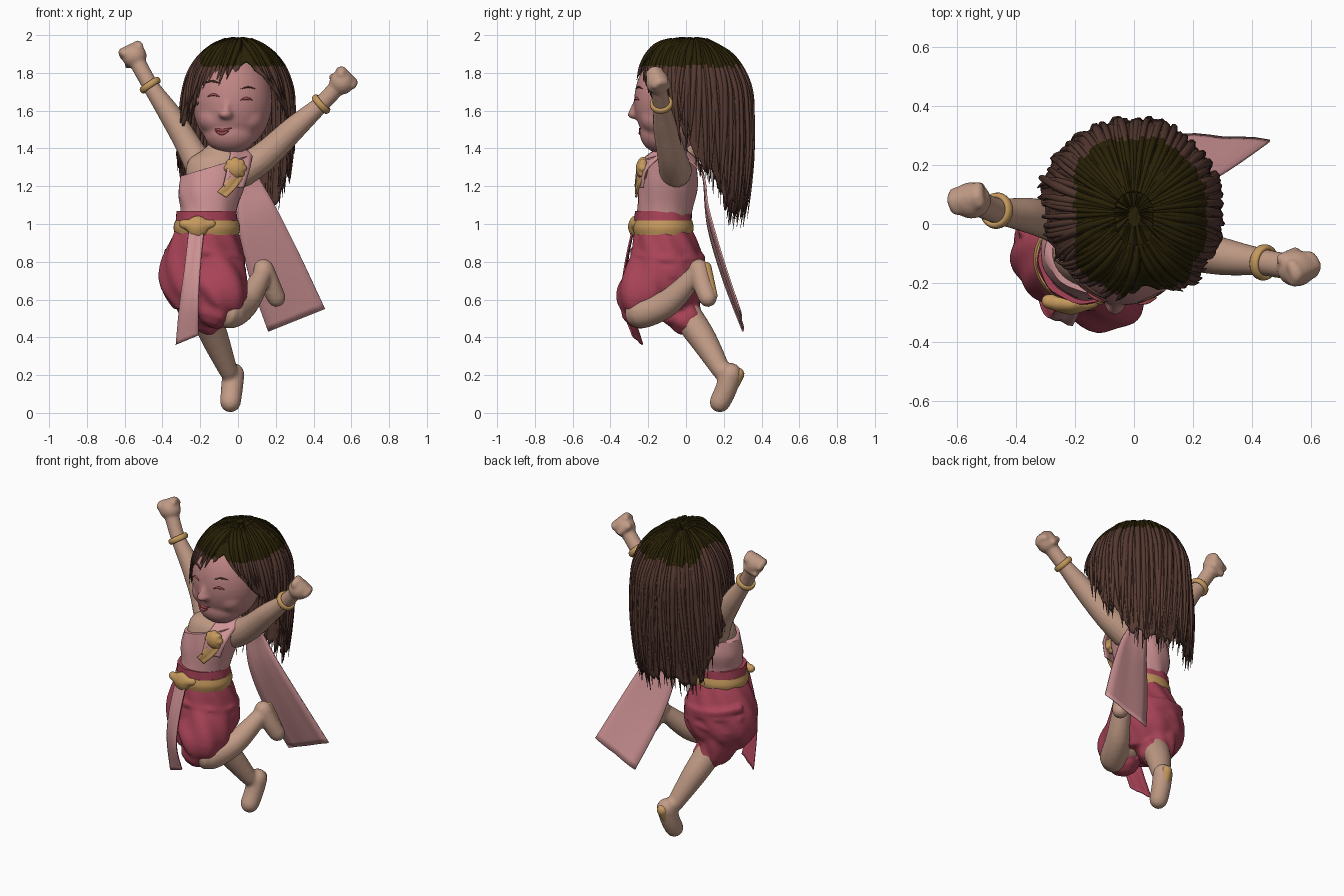
import bpy, bmesh, math, random
from math import sin, cos, exp, pi, radians, sqrt
from mathutils import Vector, Matrix

random.seed(4)
if "Cube" in bpy.data.objects:
    bpy.data.objects.remove(bpy.data.objects["Cube"])


def material(name, rgb):
    m = bpy.data.materials.new(name)
    m.use_nodes = True
    m.diffuse_color = (*rgb, 1)
    m.node_tree.nodes["Principled BSDF"].inputs["Base Color"].default_value = (*rgb, 1)
    return m


SKIN = material("tan skin", (.54, .33, .24))
FACE = material("rosy face", (.53, .24, .235))
PINK = material("pale pink cloth", (.64, .3, .31))
ROSE = material("deep rose cloth", (.39, .056, .095))
GOLD = material("gold", (.56, .32, .11))
HAIR = material("brown hair", (.09, .04, .03))
CROWN = material("dark crown hair", (.022, .015, .002))
LIPS = material("red lips", (.36, .07, .08))


def spline(pts, n):
    """Catmull-Rom samples through tuples of any length."""
    p = [pts[0], *pts, pts[-1]]
    out = []
    for i in range(len(pts) - 1):
        for j in range(n):
            t = j / n
            out.append([b + .5 * t * (c - a + t * (2*a - 5*b + 4*c - d + t * (3*(b - c) + d - a)))
                        for a, b, c, d in zip(*p[i:i + 4])])
    return out + [list(pts[-1])]


def loft(bm, rings):
    vs = [[bm.verts.new(c) for c in r] for r in rings]
    n = len(vs[0])
    for a, b in zip(vs, vs[1:]):
        for i in range(n):
            bm.faces.new((a[i], a[(i+1) % n], b[(i+1) % n], b[i]))
    bm.faces.new(vs[0][::-1])
    bm.faces.new(vs[-1])


def tube(bm, pts, n=6, sides=16, ripple=0):
    """Round-ended limb through (x, y, z, radius) points."""
    s = [(Vector(q[:3]), max(q[3], .001)) for q in spline(pts, n)]
    d0, d1 = (s[0][0] - s[1][0]).normalized(), (s[-1][0] - s[-2][0]).normalized()
    caps = [(sin(t), cos(t)) for t in (.5, 1, 1.4)]
    s = ([(s[0][0] + d0*s[0][1]*h, s[0][1]*w) for h, w in caps[::-1]] + s
         + [(s[-1][0] + d1*s[-1][1]*h, s[-1][1]*w) for h, w in caps])
    u, rings = Vector((.3, .8, .5)), []
    for i, (p, r) in enumerate(s):
        d = (s[min(i+1, len(s)-1)][0] - s[max(i-1, 0)][0]).normalized()
        u = (u - d * u.dot(d)).normalized()
        v = d.cross(u)
        ring = []
        for k in range(sides):
            a = 2 * pi * k / sides
            q = r * (1 + ripple * sin(5 * a + i * .7))
            ring.append(p + (u * cos(a) + v * sin(a)) * q)
        rings.append(ring)
    loft(bm, rings)


def stack(bm, rows, n=6, sides=48, ripple=0, tilt=0):
    """Upright body part through (x, y, z, rx, ry) rows; tilt slopes the top."""
    s = spline(rows, n)
    rings = []
    for i, (x, y, z, rx, ry) in enumerate(s):
        f = tilt * i / (len(s) - 1)
        ring = []
        for k in range(sides):
            a = 2 * pi * k / sides
            w = 1 + ripple * sin(9 * a + 22 * z)
            ring.append((x + rx*w*cos(a), y + ry*w*sin(a), z + f*rx*cos(a)))
        rings.append(ring)
    loft(bm, rings)


def ball(bm, c, r):
    bmesh.ops.create_uvsphere(bm, u_segments=32, v_segments=20, radius=1,
                              matrix=Matrix.Translation(c) @ Matrix.Diagonal((*r, 1)))


def finish(name, bm, mats, voxel=0, smooth=4, thick=0, back=0, solid=True):
    if solid:
        bmesh.ops.recalc_face_normals(bm, faces=bm.faces)
    for f in bm.faces:
        f.smooth = True
    me = bpy.data.meshes.new(name)
    bm.to_mesh(me)
    bm.free()
    me.set_sharp_from_angle(angle=radians(60))
    ob = bpy.data.objects.new(name, me)
    bpy.context.collection.objects.link(ob)
    for m in mats:
        me.materials.append(m)
    if voxel:
        mod = ob.modifiers.new("fuse", "REMESH")
        mod.mode, mod.voxel_size, mod.use_smooth_shade = "VOXEL", voxel, True
        mod = ob.modifiers.new("soften", "SMOOTH")
        mod.factor, mod.iterations = .5, smooth
    if thick:
        mod = ob.modifiers.new("thickness", "SOLIDIFY")
        mod.thickness, mod.material_offset, mod.material_offset_rim = thick, back, back


def part(name, mat, make, *args, **kw):
    bm = bmesh.new()
    make(bm, *args, **kw)
    finish(name, bm, [mat])


def strip(name, mats, left, right, cols=6, wave=.003):
    """Cloth band between two edge paths."""
    bm, grid = bmesh.new(), []
    for i, (a, b) in enumerate(zip(spline(left, 6), spline(right, 6))):
        a, b = Vector(a), Vector(b)
        grid.append([bm.verts.new(a.lerp(b, k/cols) + Vector((0, wave*sin(k*1.9 + i*.15), 0)))
                     for k in range(cols + 1)])
    for a, b in zip(grid, grid[1:]):
        for k in range(cols):
            bm.faces.new((a[k], b[k], b[k+1], a[k+1]))
    finish(name, bm, mats, thick=.009, back=len(mats) - 1, solid=False)


# Head, with jaw, cheeks and nose fused together
SKULL = ((-.03, -.07, 1.65), (.212, .205, .265))
JAW = ((-.04, -.125, 1.48), (.14, .12, .108))
bm = bmesh.new()
for c, r in (SKULL, JAW, ((-.12, -.15, 1.56), (.09, .09, .085)), ((.05, -.15, 1.56), (.09, .09, .085)),
             ((-.065, -.272, 1.58), (.036, .038, .025))):
    ball(bm, c, r)
tube(bm, [(-.055, -.25, 1.68, .014), (-.064, -.28, 1.595, .022)])
finish("head", bm, [FACE], voxel=.011, smooth=6)


def on_face(x, z, r):
    y = 0
    for c, q in (SKULL, JAW):
        h = 1 - ((x - c[0]) / q[0])**2 - ((z - c[2]) / q[2])**2
        y = min(y, c[1] - q[1] * sqrt(max(h, 0)))
    return (x, y - .002, z, r)


for name, mat, x, z, w, h, r in (("right_brow", HAIR, -.14, 1.745, .045, .012, .006),
                                 ("left_brow", HAIR, .055, 1.715, .04, .01, .005),
                                 ("right_eye", LIPS, -.13, 1.675, .03, .01, .007),
                                 ("left_eye", LIPS, .045, 1.657, .03, .008, .008),
                                 ("upper_lip", LIPS, -.085, 1.508, .05, -.012, .008),
                                 ("lower_lip", LIPS, -.085, 1.492, .035, -.014, .009)):
    part(name, mat, tube, [on_face(x - w, z, r*.3), on_face(x, z + h, r), on_face(x + w, z, r*.3)], sides=8)

# Torso, top and neck
part("torso", SKIN, stack, [(-.16, -.11, 1, .14, .13), (-.13, -.1, 1.2, .15, .135), (-.1, -.09, 1.33, .165, .12),
                            (-.08, -.08, 1.39, .11, .09), (-.05, -.07, 1.45, .07, .07)])
part("top", PINK, stack, [(-.165, -.12, 1.02, .15, .143), (-.15, -.11, 1.09, .153, .147),
                          (-.135, -.095, 1.2, .182, .157), (-.115, -.09, 1.31, .187, .148)], ripple=.012, tilt=.3)

# Skirt draped over both thighs, with gathered folds
bm = bmesh.new()
stack(bm, [(-.165, -.12, 1, .15, .14), (-.175, -.11, .9, .19, .172), (-.185, -.1, .78, .225, .195),
           (-.19, -.1, .66, .22, .188), (-.19, -.12, .55, .15, .145)], ripple=.03)
tube(bm, [(-.13, -.14, .76, .16), (-.1, -.225, .62, .148), (-.115, -.24, .55, .105)], sides=40, ripple=.06)
tube(bm, [(-.23, -.08, .7, .155), (-.19, -.03, .55, .115), (-.16, .0, .5, .09)], sides=40, ripple=.06)
for i in range(4):
    fold = []
    for j in range(9):
        a = radians(-100 + 32 * j)
        fold.append((-.185 + .214*cos(a), -.1 + .187*sin(a), .86 - i*.06 - .05*sin(j*pi/8 + i), .016))
    tube(bm, fold, n=4, sides=10)
finish("skirt", bm, [ROSE], voxel=.012, smooth=3)

# Waistband, belt and knot
part("waistband", ROSE, stack, [(-.165, -.12, 1.0, .165, .152), (-.165, -.12, 1.07, .158, .15)], ripple=.015)
part("belt", GOLD, stack, [(-.165, -.12, .942, .168, .153), (-.165, -.12, .98, .176, .161),
                           (-.165, -.12, 1.018, .168, .153)])
bm = bmesh.new()
ball(bm, (-.215, -.27, .985), (.06, .035, .06))
for s in (-1, 1):
    tube(bm, [(-.215, -.275, .985, .035), (-.215 + s*.075, -.262, 1, .026)])
finish("belt_knot", bm, [GOLD], voxel=.01)

# Cloth bands
strip("front_sash", [PINK, ROSE],
      [(-.26, -.285, .97), (-.285, -.32, .76), (-.31, -.3, .58), (-.33, -.235, .36)],
      [(-.18, -.285, .97), (-.2, -.33, .76), (-.21, -.345, .58), (-.21, -.29, .41)])
strip("shoulder_scarf", [PINK],
      [(-.08, -.265, 1.2), (-.05, -.235, 1.33), (-.03, -.08, 1.41), (-.02, .075, 1.3), (0, .11, 1),
       (.06, .19, .72), (.16, .3, .43)],
      [(.03, -.22, 1.19), (.06, -.2, 1.29), (.08, -.08, 1.37), (.1, .075, 1.27), (.2, .11, 1.09),
       (.32, .18, .85), (.46, .28, .55)])
strip("gold_trim", [GOLD], [(-.04, -.262, 1.25), (-.08, -.272, 1.2), (-.11, -.268, 1.17)],
      [(.03, -.23, 1.25), (-.01, -.255, 1.19), (-.06, -.268, 1.14)], wave=.002)

# Brooch with a scalloped rim
bm = bmesh.new()
ball(bm, (-.014, -.232, 1.295), (.054, .034, .052))
for k in range(8):
    a = k * pi / 4
    ball(bm, (-.014 + .042*cos(a), -.228, 1.295 + .04*sin(a)), (.02, .024, .02))
finish("brooch", bm, [GOLD], voxel=.006, smooth=2)


# Arms with fists and bracelets
def arm(side, path, fist, across):
    bm = bmesh.new()
    tube(bm, path + [(*fist, .045)])
    f, w = Vector(fist), Vector(across).normalized()
    d = (f - Vector(path[-1][:3])).normalized()
    n = d.cross(w)
    ball(bm, f, (.066, .062, .064))
    for k in (-1.5, -.5, .5, 1.5):
        b = f + w * k * .029 + d * .03
        tube(bm, [(*(b - n*.025), .024), (*(b + d*.014), .026), (*(b + n*.028), .023)], n=3, sides=10)
    b = f + n * .045 - d * .02
    tube(bm, [(*(b - w*.04), .022), (*(b + w*.025), .02)], sides=10)
    finish(side + "_arm", bm, [SKIN], voxel=.009, smooth=4)
    p, q = Vector(path[-1][:3]), Vector(path[-2][:3])
    bpy.ops.mesh.primitive_torus_add(major_radius=.05, minor_radius=.012, major_segments=32, minor_segments=10,
                                     location=p, rotation=(p - q).to_track_quat("Z", "Y").to_euler())
    ob = bpy.context.object
    ob.name = side + "_bracelet"
    ob.scale.z = 1.5
    ob.data.materials.append(GOLD)
    bpy.ops.object.shade_smooth()


arm("left", [(.02, -.055, 1.28, .088), (.14, -.075, 1.36, .078), (.3, -.11, 1.51, .064), (.44, -.13, 1.635, .046)],
    (.55, -.15, 1.75), (.6, .3, -.6))
arm("right", [(-.2, -.03, 1.3, .08), (-.27, .005, 1.43, .068), (-.36, .03, 1.58, .06), (-.465, .045, 1.735, .044)],
    (-.55, .08, 1.89), (.8, .2, .4))


# Bare legs and soles
def leg(side, shin, foot, sole):
    bm = bmesh.new()
    tube(bm, shin)
    tube(bm, foot)
    finish(side + "_leg", bm, [SKIN], voxel=.011)
    part(side + "_sole", GOLD, tube, sole)


leg("left", [(-.1, -.17, .61, .09), (-.05, -.245, .53, .085), (.04, -.1, .58, .072), (.13, .05, .73, .05)],
    [(.135, .07, .76, .056), (.17, .09, .68, .054), (.203, .115, .61, .05)],
    [(.145, .105, .77, .03), (.178, .124, .69, .028), (.206, .145, .62, .022)])
leg("right", [(-.17, .0, .52, .082), (-.12, .09, .39, .073), (-.05, .19, .22, .05)],
    [(-.025, .237, .205, .06), (-.033, .21, .12, .058), (-.04, .18, .058, .056)],
    [(-.022, .275, .205, .034), (-.03, .251, .145, .028), (-.037, .225, .09, .02)])

# Long hair: a shell with separate locks over it
LENGTHS = [(0, .25), (25, .38), (50, .53), (70, .68), (85, .8), (105, .94), (125, 1.06), (150, 1.1), (181, 1.04)]
FRONT = radians(-80)


def from_front(a, centre=FRONT):
    return (a - centre + pi) % (2 * pi) - pi


def hair_length(a):
    """Strand length by angle from the parting, shorter around the right arm."""
    d = max(0, abs(math.degrees(from_front(a))) - 26 * max(0, -cos(a))**2)
    for (d0, l0), (d1, l1) in zip(LENGTHS, LENGTHS[1:]):
        if d <= d1:
            return l0 + (l1 - l0) * (d - d0) / (d1 - d0)


def hair_point(a, s, off):
    phi = min(s / .48, 1) * pi / 2
    drop = max(0, s - .48)
    k = sin(phi)**(1 - .35 * max(0, -sin(a))**2) * (1 - .36 * drop * drop)
    flare = min(s, .7)
    wide = off + .02 * exp(-(from_front(a, radians(-55)) / .35)**2)
    return ((.268 + .04 * flare + wide) * k * cos(a) - .13 * drop * max(0, -cos(a)),
            .04 + (.278 + .055 * flare + wide) * k * sin(a), 1.66 + (.325 + off) * cos(phi) - drop)


def colour_crown(bm):
    for f in bm.faces:
        c = f.calc_center_median()
        f.material_index = int(c.z > 1.835 and c.x > -.2 and c.y < .29)


bm, grid, N, M = bmesh.new(), [], 120, 36
for i in range(N):
    a = 2 * pi * i / N
    ln = hair_length(a) - random.uniform(0, .08) * (hair_length(a) > .5)
    grid.append([bm.verts.new(hair_point(a, .02 + ln * j / M, .004 * sin(23*a) + .003 * sin(40*a + 1)))
                 for j in range(M + 1)])
for i in range(N):
    a, b = grid[i], grid[(i + 1) % N]
    for j in range(M):
        bm.faces.new((a[j], a[j+1], b[j+1], b[j]))
bm.faces.new([g[0] for g in grid])
colour_crown(bm)
finish("hair_shell", bm, [HAIR, CROWN], thick=.012)

bm = bmesh.new()
for i in range(180):
    a = 2 * pi * i / 180 + random.uniform(-.02, .02)
    turn = from_front(a)
    drift = math.copysign(.3, turn) if abs(turn) < 1 else random.uniform(-.2, .2)
    full = hair_length(a + drift)
    ln = full + random.uniform(-.08, .08) * (1 if full > .5 else .4)
    r, lift = random.uniform(.009, .017), random.uniform(-.01, .004)
    path = []
    for j in range(7):
        t = j / 6
        path.append((*hair_point(a + drift * t, .08 + (ln - .08) * t, lift + .014 * t * sin(i * 3.7)),
                     r * (1 - t**4) * min(1, .4 + 2*t) + .001))
    tube(bm, path, n=5, sides=7)
colour_crown(bm)
finish("hair_locks", bm, [HAIR, CROWN])
